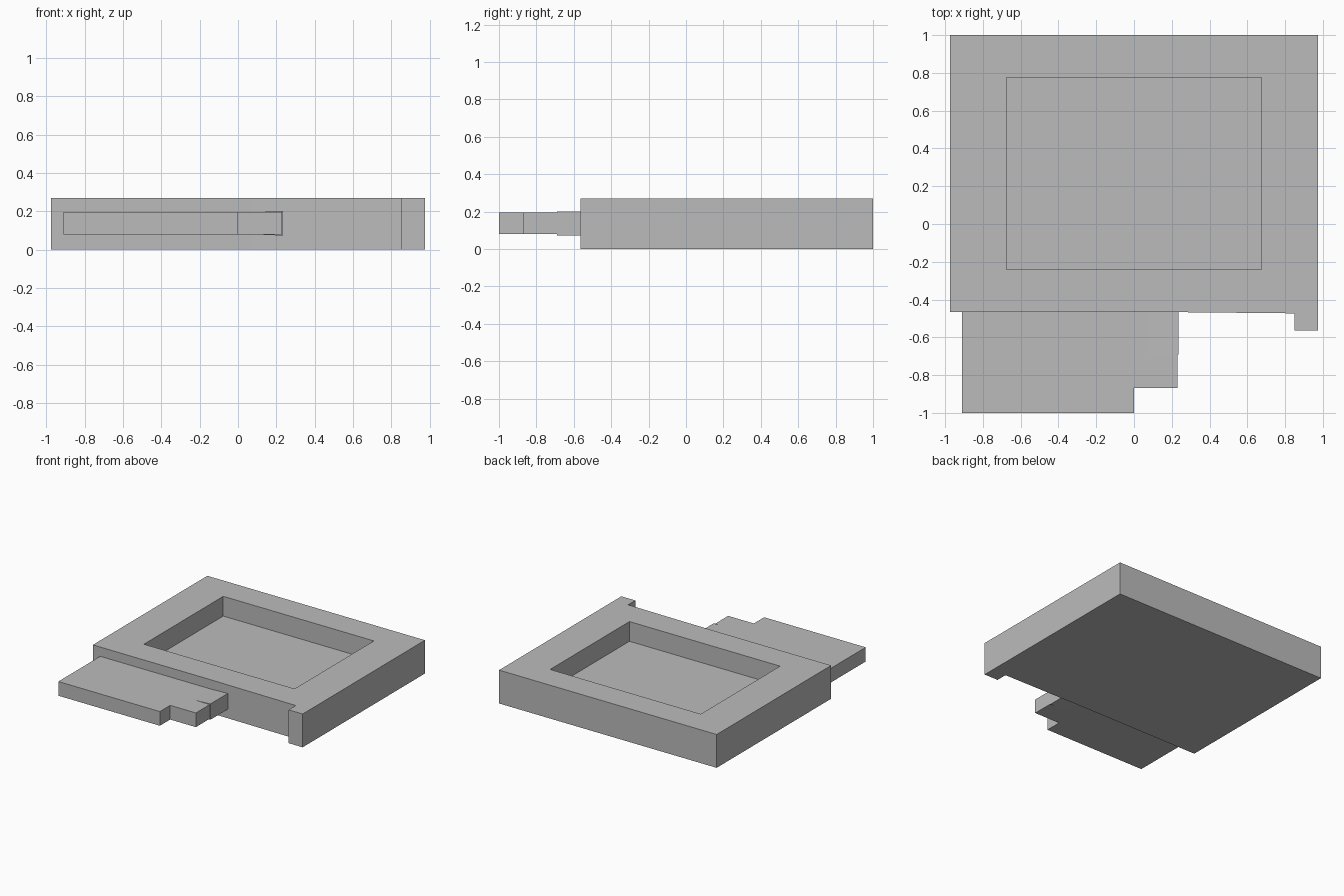
import bpy
import bmesh
from mathutils import Vector

cube = bpy.data.objects.get("Cube")
if cube:
    bpy.data.objects.remove(cube, do_unlink=True)

# Single grey material
grey = bpy.data.materials.new("plain grey")
grey.use_nodes = True
grey.diffuse_color = (0.5, 0.5, 0.5, 1)
bsdf = next(n for n in grey.node_tree.nodes if n.type == "BSDF_PRINCIPLED")
bsdf.inputs["Base Color"].default_value = grey.diffuse_color


def extrude_profile(name, points, offset):
    """Flat profile swept along an offset into a closed solid."""
    bm = bmesh.new()
    face = bm.faces.new([bm.verts.new(p) for p in points])
    swept = bmesh.ops.extrude_face_region(bm, geom=[face])["geom"]
    verts = [g for g in swept if isinstance(g, bmesh.types.BMVert)]
    bmesh.ops.translate(bm, verts=verts, vec=Vector(offset))
    bmesh.ops.recalc_face_normals(bm, faces=bm.faces)
    mesh = bpy.data.meshes.new(name)
    bm.to_mesh(mesh)
    bm.free()
    mesh.materials.append(grey)
    obj = bpy.data.objects.new(name, mesh)
    bpy.context.collection.objects.link(obj)
    return obj


def slab(name, outline, bottom, top):
    return extrude_profile(name, [(x, y, bottom) for x, y in outline],
                           (0, 0, top - bottom))


# Thick tray body with a small foot at the front left corner
body = slab("tray_body", [
    (-0.975, 1), (-0.975, -0.465), (0.07, -0.465), (0.85, -0.473),
    (0.85, -0.565), (0.975, -0.565), (0.975, 1)], 0, 0.27)

# Rectangular recess sunk into the top
cutter = slab("recess_cutter", [
    (-0.675, -0.24), (0.675, -0.24), (0.675, 0.775), (-0.675, 0.775)],
    0.11, 0.4)
cutter.hide_render = True
recess = body.modifiers.new("recess", "BOOLEAN")
recess.operation = "DIFFERENCE"
recess.solver = "EXACT"
recess.object = cutter
bpy.context.view_layer.objects.active = body
body.select_set(True)
bpy.ops.object.modifier_apply(modifier=recess.name)
bpy.data.objects.remove(cutter, do_unlink=True)

# Stepped tongue sticking out of the front
slab("front_tongue", [
    (-0.91, -0.46), (-0.91, -1), (0, -1), (0, -0.868),
    (0.23, -0.868), (0.23, -0.46)], 0.08, 0.195)

# Slightly flared block at the tongue's root
extrude_profile("tongue_flare", [
    (0.05, -0.69, 0.081), (0.235, -0.69, 0.073),
    (0.235, -0.69, 0.201), (0.05, -0.69, 0.194)], (0, 0.225, 0))
